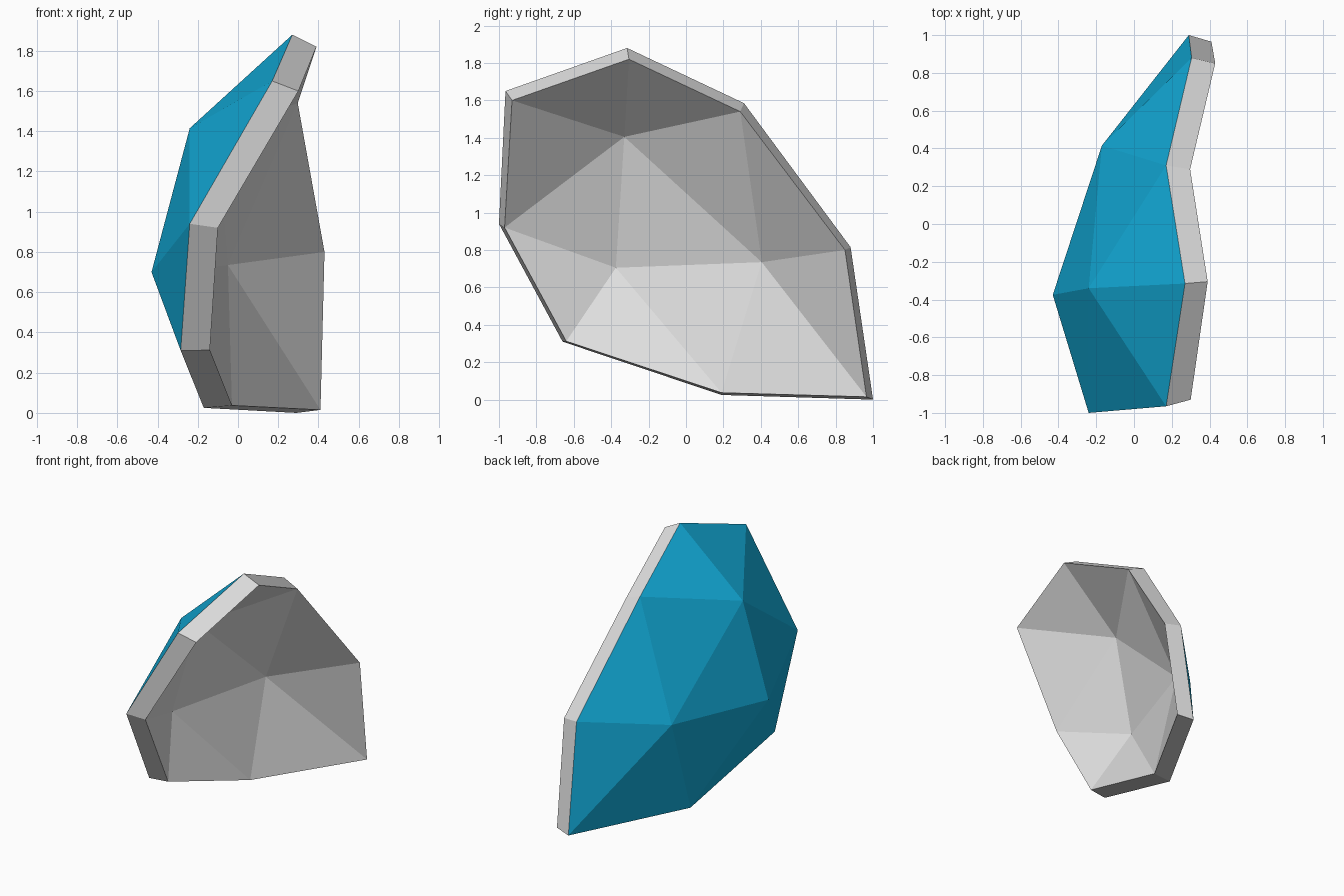
import bpy, bmesh
from mathutils import Vector

if "Cube" in bpy.data.objects:
    bpy.data.objects.remove(bpy.data.objects["Cube"])


def material(name, colour):
    m = bpy.data.materials.new(name)
    m.diffuse_color = (*colour, 1)
    m.use_nodes = True
    m.node_tree.nodes["Principled BSDF"].inputs["Base Color"].default_value = m.diffuse_color
    return m


# Each corner: outer position, then the offset to the inner skin
RIM = [
    ((0.17, -0.965, 1.65), (0.13, 0.035, -0.05)),
    ((0.27, -0.315, 1.88), (0.12, 0.01, -0.06)),
    ((0.17, 0.31, 1.585), (0.127, -0.02, -0.045)),
    ((0.305, 0.88, 0.815), (0.125, -0.03, -0.015)),
    ((0.29, 1.0, 0.0), (0.12, -0.035, 0.015)),
    ((-0.17, 0.19, 0.025), (0.14, 0.0, 0.012)),
    ((-0.285, -0.66, 0.31), (0.145, 0.02, 0.002)),
    ((-0.24, -1.0, 0.94), (0.14, 0.03, -0.02)),
]
CROWN = [
    ((-0.24, -0.34, 1.415), (0.13, 0.01, -0.01)),
    ((-0.43, -0.375, 0.70), (0.14, 0.0, 0.005)),
    ((-0.17, 0.415, 0.74), (0.12, -0.01, -0.005)),
]
POINTS = RIM + CROWN
N = len(RIM)
# Rim edges fanning to each crown point, then the triangles between crown points
FANS = {8: [7, 0, 1, 2], 10: [2, 3, 4, 5], 9: [5, 6, 7]}
TRIS = [(a, b, c) for c, ring in FANS.items() for a, b in zip(ring, ring[1:])]
TRIS += [(8, 2, 10), (10, 5, 9), (9, 7, 8), (8, 10, 9)]

# Faceted shell: blue outer skin, grey inner skin and rim band
bm = bmesh.new()
outer = [bm.verts.new(p) for p, _ in POINTS]
inner = [bm.verts.new(Vector(p) + Vector(d)) for p, d in POINTS]
for t in TRIS:
    bm.faces.new([outer[i] for i in t]).material_index = 0
    bm.faces.new([inner[i] for i in reversed(t)]).material_index = 1
for i in range(N):
    j = (i + 1) % N
    bm.faces.new((outer[j], outer[i], inner[i], inner[j])).material_index = 1
bmesh.ops.recalc_face_normals(bm, faces=bm.faces[:])

mesh = bpy.data.meshes.new("faceted_shell")
bm.to_mesh(mesh)
bm.free()
mesh.materials.append(material("blue", (0.006, 0.40, 0.68)))
mesh.materials.append(material("light grey", (0.75, 0.75, 0.75)))
shell = bpy.data.objects.new("faceted_shell", mesh)
bpy.context.collection.objects.link(shell)
